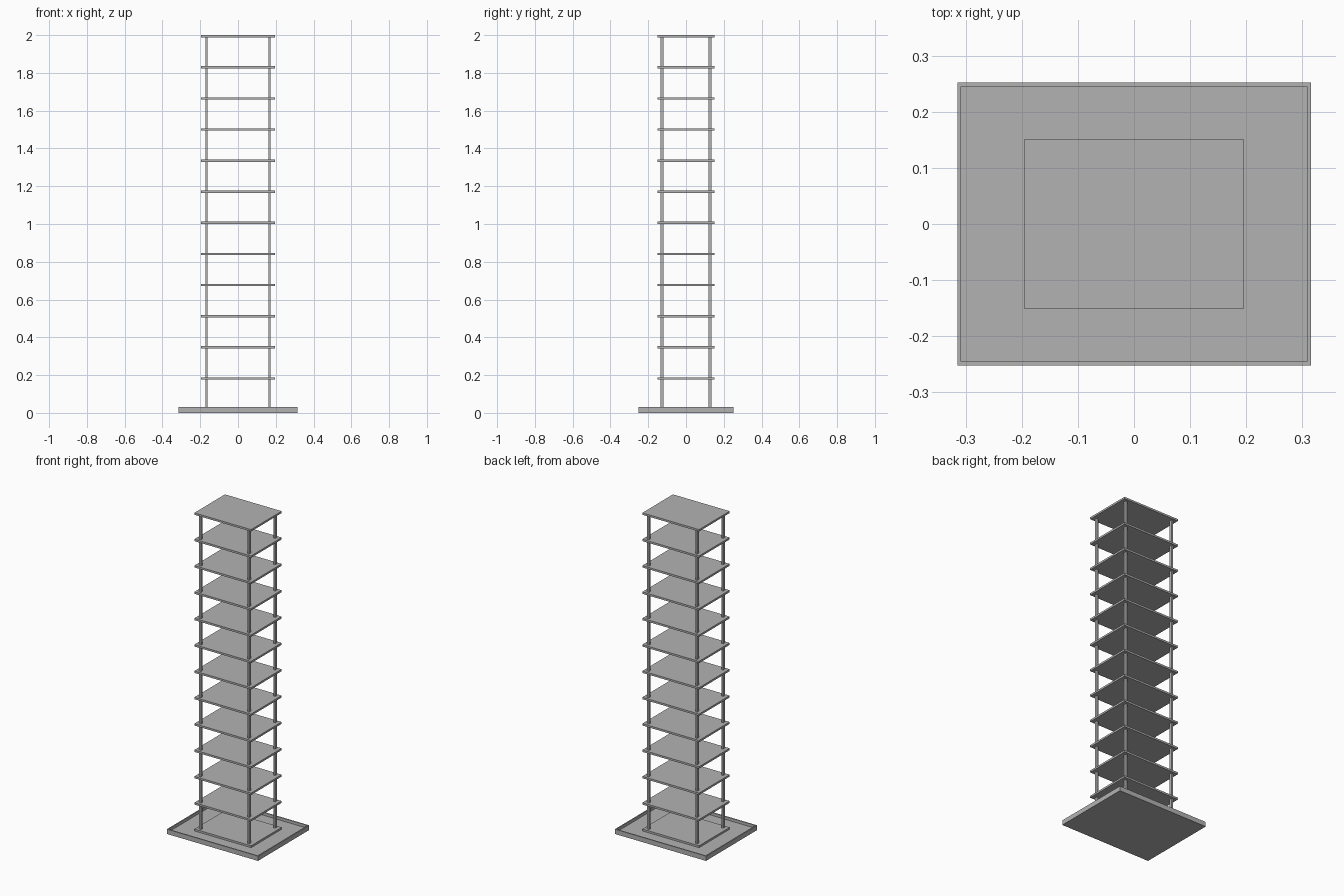
import bpy
import bmesh

cube = bpy.data.objects.get("Cube")
if cube:
    bpy.data.objects.remove(cube, do_unlink=True)

concrete = bpy.data.materials.new("concrete grey")
concrete.use_nodes = True
GREY = (0.45, 0.45, 0.45, 1)
concrete.diffuse_color = GREY
concrete.node_tree.nodes["Principled BSDF"].inputs["Base Color"].default_value = GREY


def box(name, x, y, z0, z1, w, d):
    """Box of width w and depth d centred on x, y, from z0 up to z1."""
    bm = bmesh.new()
    bmesh.ops.create_cube(bm, size=1)
    bmesh.ops.scale(bm, vec=(w, d, z1 - z0), verts=bm.verts)
    bmesh.ops.translate(bm, vec=(x, y, (z0 + z1) / 2), verts=bm.verts)
    return finish(name, bm)


def finish(name, bm):
    mesh = bpy.data.meshes.new(name)
    bm.to_mesh(mesh)
    bm.free()
    mesh.materials.append(concrete)
    obj = bpy.data.objects.new(name, mesh)
    bpy.context.collection.objects.link(obj)
    return obj


# Base tray: the top face is inset and sunk to leave a thin rim
BASE_TOP, BASE_FLOOR, RIM = 0.03, 0.012, 0.01
bm = bmesh.new()
bmesh.ops.create_cube(bm, size=1)
bmesh.ops.scale(bm, vec=(0.63, 0.505, BASE_TOP), verts=bm.verts)
bmesh.ops.translate(bm, vec=(0, 0, BASE_TOP / 2), verts=bm.verts)
bm.normal_update()
top = max(bm.faces, key=lambda f: f.calc_center_median().z)
bmesh.ops.inset_region(bm, faces=[top], thickness=RIM)
floor = bmesh.ops.extrude_face_region(bm, geom=[top])
sunk = [v for v in floor["geom"] if isinstance(v, bmesh.types.BMVert)]
bmesh.ops.translate(bm, vec=(0, 0, BASE_FLOOR - BASE_TOP), verts=sunk)
if top.is_valid:
    bmesh.ops.delete(bm, geom=[top], context="FACES_ONLY")
bmesh.ops.recalc_face_normals(bm, faces=bm.faces)
finish("base_tray", bm)

# Floor slabs, from the ground slab to the roof
SLABS, THICK = 13, 0.012
STEP = (2 - THICK - BASE_FLOOR) / (SLABS - 1)
for i in range(SLABS):
    name = "ground_slab" if i == 0 else "roof_slab" if i == SLABS - 1 else f"floor_slab_{i}"
    z = BASE_FLOOR + i * STEP
    box(name, 0, 0, z, z + THICK, 0.392, 0.302)

# Corner columns running through every floor
for sx, side in ((-1, "right"), (1, "left")):
    for sy, end in ((-1, "front"), (1, "back")):
        box(f"{end}_{side}_column", sx * 0.167, sy * 0.128,
            BASE_FLOOR + THICK / 2, 2 - THICK / 2, 0.012, 0.016)
